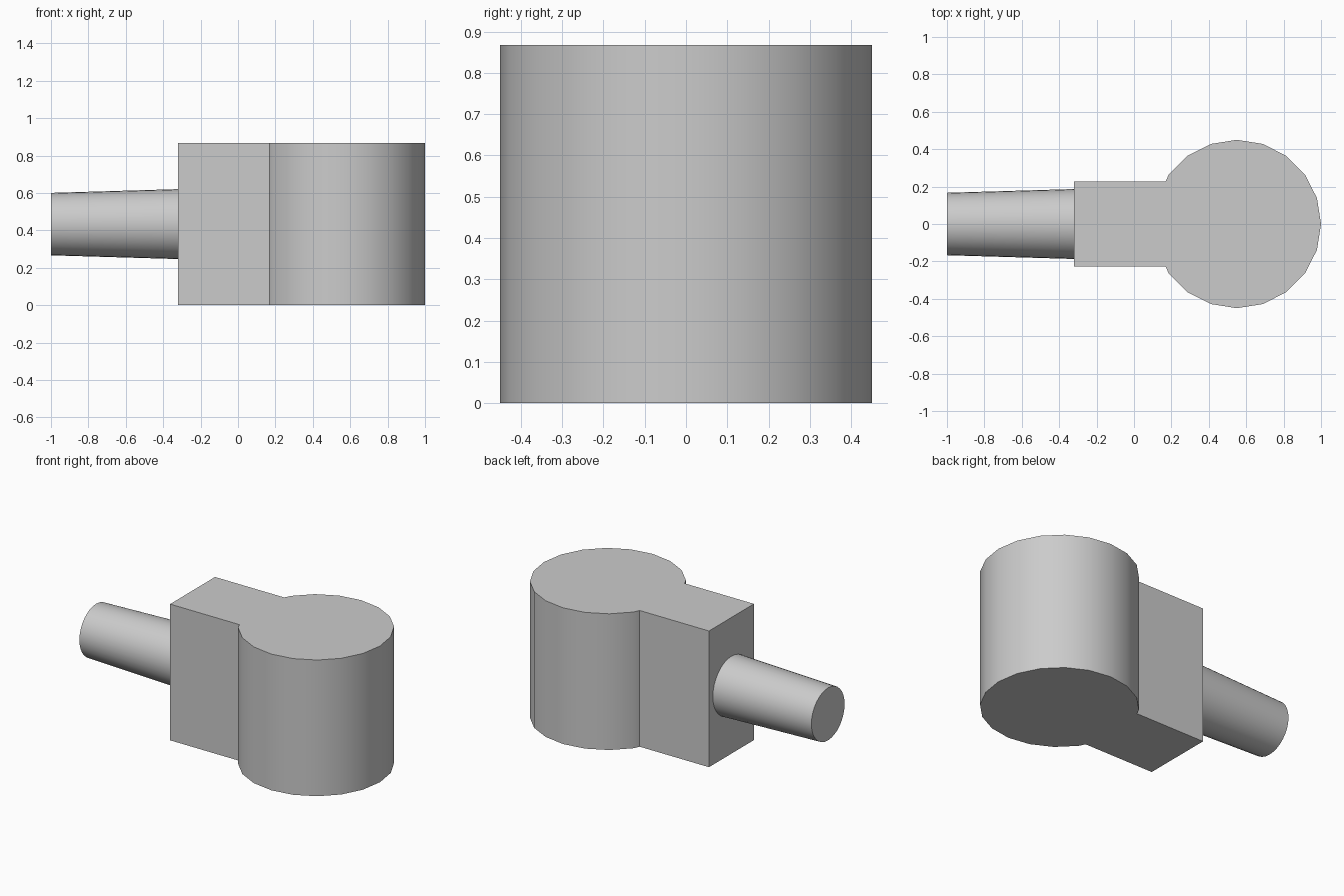
import bpy, bmesh
from math import cos, sin, radians

if "Cube" in bpy.data.objects:
    bpy.data.objects.remove(bpy.data.objects["Cube"], do_unlink=True)

HEIGHT, RADIUS, CENTRE = 0.867, 0.45, 0.55
BACK, HALF_WIDTH = -0.32, 0.226

grey = bpy.data.materials.new("plain_grey")
grey.use_nodes = True
colour = (0.6, 0.6, 0.6, 1)
grey.diffuse_color = colour
grey.node_tree.nodes["Principled BSDF"].inputs["Base Color"].default_value = colour


def finish(obj):
    obj.data.materials.append(grey)
    bpy.ops.object.select_all(action="DESELECT")
    obj.select_set(True)
    bpy.context.view_layer.objects.active = obj
    bpy.ops.object.shade_smooth_by_angle(angle=radians(30))


# Body: keyhole outline of a 20-sided drum and a square neck, extruded upward
outline = [(CENTRE + RADIUS * cos(radians(a)), RADIUS * sin(radians(a)))
           for a in range(-144, 145, 18)]
outline += [(0.168, HALF_WIDTH), (BACK, HALF_WIDTH),
            (BACK, -HALF_WIDTH), (0.168, -HALF_WIDTH)]
bm = bmesh.new()
base = bm.faces.new([bm.verts.new((x, y, 0)) for x, y in outline])
top = bmesh.ops.extrude_face_region(bm, geom=[base])["geom"]
bmesh.ops.translate(bm, vec=(0, 0, HEIGHT),
                    verts=[v for v in top if isinstance(v, bmesh.types.BMVert)])
bmesh.ops.recalc_face_normals(bm, faces=bm.faces)
mesh = bpy.data.meshes.new("drum_body")
bm.to_mesh(mesh)
bm.free()
body = bpy.data.objects.new("drum_body", mesh)
bpy.context.collection.objects.link(body)
finish(body)

# Shaft: slightly tapered rod, wider where it meets the neck
bpy.ops.mesh.primitive_cone_add(vertices=32, radius1=0.167, radius2=0.187,
                                depth=BACK + 1, location=((BACK - 1) / 2, 0, HEIGHT / 2),
                                rotation=(0, radians(90), 0))
shaft = bpy.context.object
shaft.name = "tapered_shaft"
finish(shaft)
